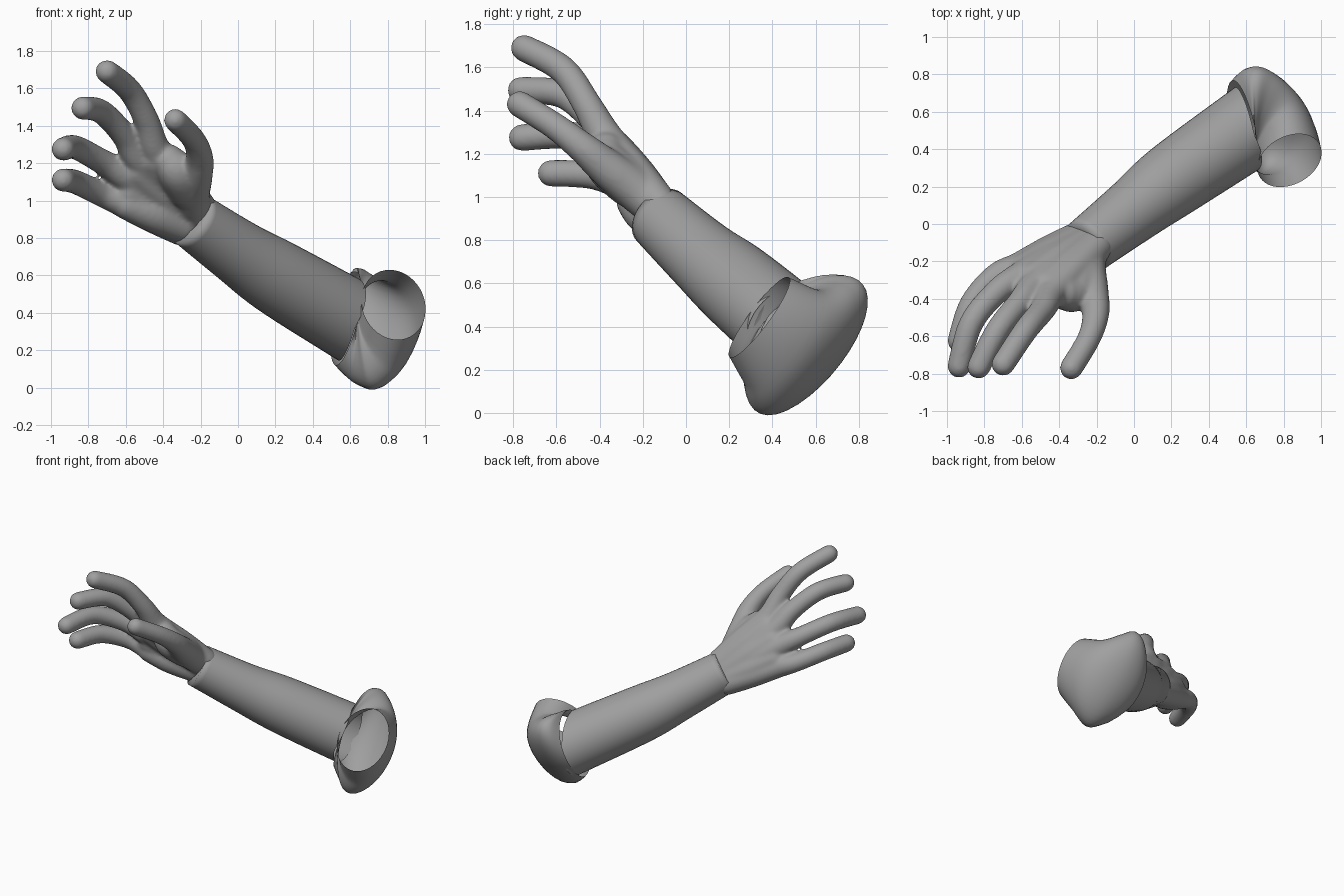
import bpy, bmesh, math
from mathutils import Vector

if "Cube" in bpy.data.objects:
    bpy.data.objects.remove(bpy.data.objects["Cube"])

skin = bpy.data.materials.new("plain grey")
skin.diffuse_color = (0.35, 0.35, 0.35, 1)
skin.use_nodes = True
skin.node_tree.nodes["Principled BSDF"].inputs["Base Color"].default_value = skin.diffuse_color


def spline(rows, steps):
    """Catmull-Rom interpolation through rows of numbers."""
    out = []
    for i in range(len(rows) - 1):
        a, b, c, d = (rows[max(i - 1, 0)], rows[i], rows[i + 1],
                      rows[min(i + 2, len(rows) - 1)])
        for k in range(steps):
            t = k / steps
            out.append([0.5 * (2 * q + (r - p) * t + (2 * p - 5 * q + 4 * r - s) * t * t
                               + (3 * q - p - 3 * r + s) * t ** 3)
                        for p, q, r, s in zip(a, b, c, d)])
    return out + [list(rows[-1])]


def loft(bm, rings, caps):
    """Skin a list of point rings."""
    vr = [[bm.verts.new(p) for p in ring] for ring in rings]
    n = len(vr[0])
    for a, b in zip(vr, vr[1:]):
        for i in range(n):
            j = (i + 1) % n
            bm.faces.new((a[i], a[j], b[j], b[i]))
    if caps:
        bm.faces.new(vr[0][::-1])
        bm.faces.new(vr[-1])


def tube(bm, points, radii, sides=20, rounded=True):
    """Tube of varying radius through points, with optional round ends."""
    pts = spline([(*p, r) for p, r in zip(points, radii)], 6)
    pos = [Vector(p[:3]) for p in pts]
    last = len(pts) - 1
    ref = Vector((0.8, -0.5, 0.35))
    rings = []

    def ring(i, shift=0.0, scale=1.0):
        t = (pos[min(i + 1, last)] - pos[max(i - 1, 0)]).normalized()
        u = t.cross(ref).normalized()
        v = t.cross(u)
        r = pts[i][3] * scale
        c = pos[i] + t * shift * pts[i][3]
        rings.append([c + (u * math.cos(a) + v * math.sin(a)) * r
                      for a in (2 * math.pi * k / sides for k in range(sides))])

    angles = [math.radians(a) for a in (20, 40, 60, 80)] if rounded else []
    for a in reversed(angles):
        ring(0, -math.sin(a), math.cos(a))
    for i in range(last + 1):
        ring(i)
    for a in angles:
        ring(last, math.sin(a), math.cos(a))
    loft(bm, rings, rounded)


def finish(bm, name):
    bmesh.ops.recalc_face_normals(bm, faces=bm.faces[:])
    me = bpy.data.meshes.new(name)
    bm.to_mesh(me)
    bm.free()
    for p in me.polygons:
        p.use_smooth = True
    me.materials.append(skin)
    ob = bpy.data.objects.new(name, me)
    bpy.context.collection.objects.link(ob)
    return ob


# Elbow frame: pivot at the inner crease
pivot = Vector((.64, .36, .42))
along = Vector((.73, .53, -.44)).normalized()      # forearm direction
axis = Vector((.04, .526, .70))
axis = (axis - along * axis.dot(along)).normalized()
out = axis.cross(along).normalized()               # away from the crease
if out.x > 0:
    out = -out
rim_dir = Vector((.25, -.78, .57))

# Forearm: tapered tube, oblique at the elbow, with a closing lip at the wrist
wrist = Vector((-.255, -.122, .905))
bm = bmesh.new()
tube(bm, [wrist, (0, .075, .725), (.2, .23, .595), (.54, .465, .395)],
     (.152, .175, .20, .216), sides=40, rounded=False)
for v in bm.verts:
    near = max(0, 1 + (v.co - pivot).dot(along) / .25)
    v.co += along * .5 * max(0, (v.co - pivot).dot(out)) * min(near, 1)
edge = [e for e in bm.edges if e.is_boundary and e.verts[0].co.x < 0.1]
for v in bmesh.ops.extrude_edge_only(bm, edges=edge)["geom"]:
    if isinstance(v, bmesh.types.BMVert):
        v.co = wrist.lerp(v.co, 0.6)
finish(bm, "forearm")

# Bent elbow: rings fanned around the inner crease, ending in an open rim
# angle, outer reach, low side, high side
fan = [(21, .388, -.21, .34), (32, .40, -.25, .40), (47, .40, -.30, .41),
       (66, .395, -.34, .36), (90, .385, -.30, .29), (118, .355, -.215, .245)]
rings = []
for ang, outer, low, high in spline(fan, 6):
    a = math.radians(ang)
    direction = out * math.cos(a) + along * math.sin(a)
    bulge = 0.22 * math.sin(math.pi * min(ang / 118, 1))
    inner = -.05 * max(0, 1 - (ang - 21) / 18)
    shift = .08 * max(0, (ang - 98) / 20)
    ring = []
    for k in range(40):
        t = 2 * math.pi * k / 40
        w = inner + (outer - inner) * (1 + math.cos(t)) / 2
        h = (low + high) / 2 + (high - low) / 2 * math.sin(t) * (1 + bulge * math.cos(t))
        ring.append(pivot + direction * w + axis * h + rim_dir * shift)
    rings.append(ring)
bm = bmesh.new()
loft(bm, rings, False)
finish(bm, "elbow_and_upper_arm")

# Four fingers: knuckle, middle, bend and tip
fingers = {
    "index": [(-.44, -.37, 1.27), (-.49, -.46, 1.43), (-.58, -.57, 1.59), (-.70, -.75, 1.69)],
    "middle": [(-.53, -.33, 1.22), (-.61, -.42, 1.35), (-.73, -.57, 1.475), (-.83, -.765, 1.495)],
    "ring": [(-.60, -.28, 1.13), (-.73, -.36, 1.21), (-.87, -.53, 1.285), (-.935, -.76, 1.275)],
    "little": [(-.61, -.23, .99), (-.74, -.28, 1.04), (-.87, -.43, 1.10), (-.935, -.625, 1.11)],
}
bm = bmesh.new()
paths = [[Vector(p) for p in path] for path in fingers.values()]
roots = [Vector((-.20, -.12, .96)).lerp(Vector((-.30, -.075, .845)), i / 3) for i in range(4)]
for root, path in zip(roots, paths):
    tube(bm, [root, root.lerp(path[0], .5)] + path, (.088, .09, .082, .068, .065, .063))

# Palm: fills the gaps between neighbouring finger bones
for i in range(3):
    root = (roots[i] + roots[i + 1]) / 2
    knuckle = (paths[i][0] + paths[i + 1][0]) / 2
    tube(bm, [root, root.lerp(knuckle, .5), root.lerp(knuckle, .93)], (.09, .098, .088))

# Thumb, ball of the thumb, and heel of the palm
tube(bm, [(-.23, -.13, .94), (-.25, -.23, 1.03), (-.225, -.36, 1.13),
          (-.205, -.48, 1.23), (-.24, -.61, 1.33), (-.335, -.77, 1.43)],
     (.09, .10, .09, .073, .063, .062))
tube(bm, [(-.27, -.26, 1.06), (-.32, -.36, 1.15), (-.37, -.37, 1.21)], (.11, .108, .092))
tube(bm, [(-.30, -.115, .86), (-.45, -.19, .925), (-.59, -.24, .98)], (.088, .096, .085))
hand = finish(bm, "hand")

# Fuse the overlapping shells and relax the joins
fuse = hand.modifiers.new("fuse", 'REMESH')
fuse.mode = 'VOXEL'
fuse.voxel_size = 0.012
fuse.use_smooth_shade = True
relax = hand.modifiers.new("relax", 'SMOOTH')
relax.factor = 0.5
relax.iterations = 10
